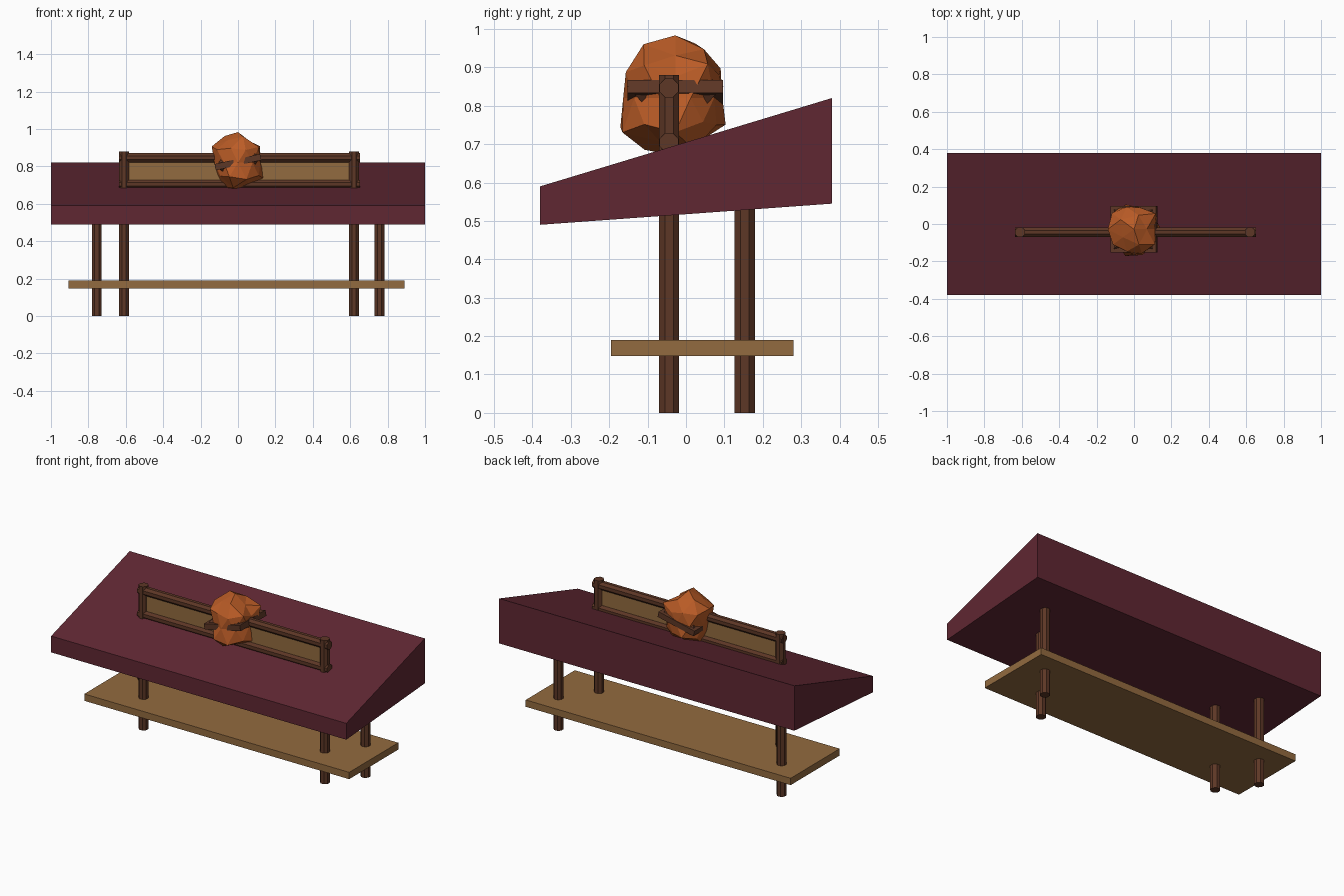
import bpy, bmesh, math, random
from mathutils import Matrix, Vector

if "Cube" in bpy.data.objects:
    bpy.data.objects.remove(bpy.data.objects["Cube"])


def material(name, rgb):
    m = bpy.data.materials.new(name)
    m.diffuse_color = (*rgb, 1)
    m.use_nodes = True
    m.node_tree.nodes["Principled BSDF"].inputs["Base Color"].default_value = m.diffuse_color
    return m


MAROON = material("maroon cloth", (0.115, 0.020, 0.032))
TAN = material("tan wood", (0.290, 0.145, 0.050))
BROWN = material("brown wood", (0.110, 0.038, 0.019))
ORANGE = material("orange leaves", (0.500, 0.108, 0.020))


def finish(name, bm, mat):
    bmesh.ops.recalc_face_normals(bm, faces=bm.faces)
    me = bpy.data.meshes.new(name)
    bm.to_mesh(me)
    bm.free()
    me.materials.append(mat)
    ob = bpy.data.objects.new(name, me)
    bpy.context.collection.objects.link(ob)
    return ob


def box(name, lo, hi, mat):
    lo, hi = Vector(lo), Vector(hi)
    bm = bmesh.new()
    bmesh.ops.create_cube(bm, size=1, matrix=Matrix.Translation((lo + hi) / 2)
                          @ Matrix.Diagonal((*(hi - lo), 1)))
    finish(name, bm, mat)


def pole(name, a, b, mat, r=0.0285):
    # eight-sided flat-faced pole between two points
    a, b = Vector(a), Vector(b)
    d = b - a
    rot = d.to_track_quat('Z', 'Y').to_matrix().to_4x4()
    bm = bmesh.new()
    bmesh.ops.create_cone(bm, cap_ends=True, segments=8, radius1=r, radius2=r, depth=d.length,
                          matrix=Matrix.Translation((a + b) / 2) @ rot
                          @ Matrix.Rotation(math.pi / 8, 4, 'Z'))
    finish(name, bm, mat)


# Sloping wedge top
profile = [(-0.38, 0.49), (0.38, 0.545), (0.38, 0.82), (-0.38, 0.59)]
bm = bmesh.new()
face = bm.faces.new([bm.verts.new((-1, y, z)) for y, z in profile])
ext = bmesh.ops.extrude_face_region(bm, geom=[face])
bmesh.ops.translate(bm, vec=(2, 0, 0),
                    verts=[v for v in ext["geom"] if isinstance(v, bmesh.types.BMVert)])
bm.faces.ensure_lookup_table()
if len(bm.faces) < 6:
    bmesh.ops.holes_fill(bm, edges=bm.edges)
finish("sloping_top", bm, MAROON)

# Legs: the front pair runs through the top and carries the rails
for side, xf, xb in (("left", -0.61, -0.755), ("right", 0.62, 0.757)):
    pole(side + "_front_post", (xf, -0.044, 0), (xf, -0.044, 0.88), BROWN)
    pole(side + "_back_leg", (xb, 0.153, 0), (xb, 0.153, 0.60), BROWN)

# Rails and panel between them
for name, z in (("upper_rail", 0.846), ("lower_rail", 0.704)):
    pole(name, (-0.635, -0.044, z), (0.652, -0.044, z), BROWN, 0.0265)
box("rail_panel", (-0.61, -0.054, 0.70), (0.62, -0.034, 0.845), TAN)

# Low shelf
box("shelf", (-0.905, -0.195, 0.148), (0.89, 0.28, 0.19), TAN)

# Jagged leaf bundle, pinched where the band runs
random.seed(11)
centre = Vector((0, -0.028, 0.82))
tilt = Matrix.Rotation(-0.22, 4, 'Y')
bm = bmesh.new()
bmesh.ops.create_icosphere(bm, subdivisions=2, radius=1)
for v in bm.verts:
    n = v.co.normalized()
    level = abs((tilt.inverted() @ n).z)
    r = 0.150 * random.uniform(0.87, 1.14)
    if level < 0.25:
        r = 0.128 * random.uniform(0.95, 1.08)
    v.co = centre + n * r
bmesh.ops.triangulate(bm, faces=bm.faces)
finish("leaf_bundle", bm, ORANGE)

# Square band around the bundle with pointed corners
place = Matrix.Translation(centre + Vector((0, 0, 0.003))) @ tilt
bm = bmesh.new()
bmesh.ops.create_cone(bm, cap_ends=True, segments=4, radius1=0.176, radius2=0.176, depth=0.034,
                      matrix=place @ Matrix.Rotation(math.pi / 4, 4, 'Z'))
finish("bundle_band", bm, BROWN)
for i in range(4):
    bm = bmesh.new()
    bmesh.ops.create_cone(bm, cap_ends=True, segments=4, radius1=0.036, radius2=0, depth=0.06,
                          matrix=place @ Matrix.Rotation(math.pi / 4 + i * math.pi / 2, 4, 'Z')
                          @ Matrix.Translation((0.148, 0, 0)) @ Matrix.Rotation(math.pi / 2, 4, 'Y'))
    finish("band_corner_%d" % (i + 1), bm, BROWN)
